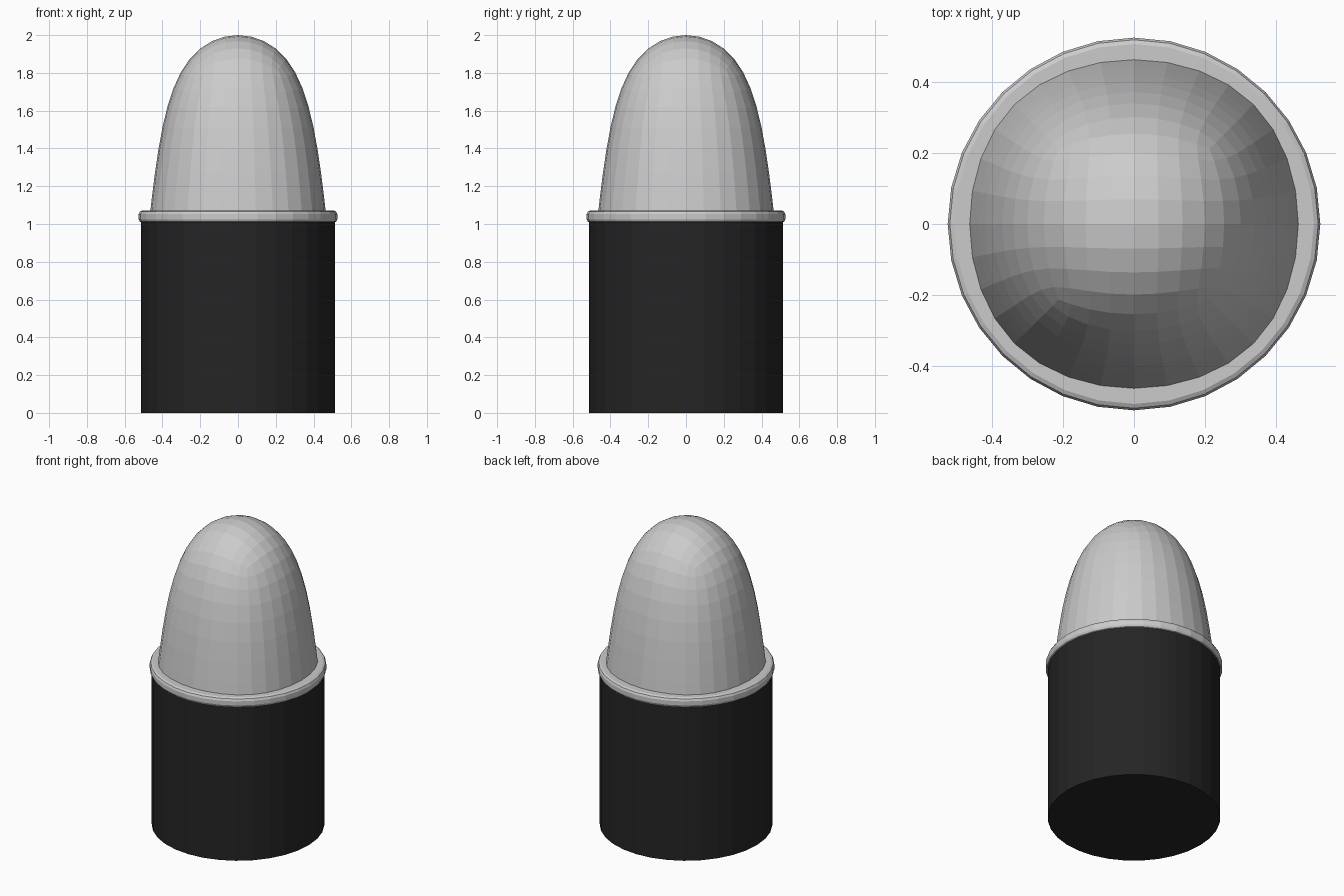
import bpy, bmesh, math

if "Cube" in bpy.data.objects:
    bpy.data.objects.remove(bpy.data.objects["Cube"])

SIDES = 32


def make_object(name, bm):
    bmesh.ops.recalc_face_normals(bm, faces=bm.faces)
    mesh = bpy.data.meshes.new(name)
    bm.to_mesh(mesh)
    bm.free()
    obj = bpy.data.objects.new(name, mesh)
    bpy.context.collection.objects.link(obj)
    return obj


# Black cylindrical base
bm = bmesh.new()
bmesh.ops.create_cone(bm, cap_ends=True, segments=SIDES,
                      radius1=0.514, radius2=0.514, depth=1.02)
bmesh.ops.translate(bm, verts=bm.verts, vec=(0, 0, 0.51))
base = make_object("base", bm)
black = bpy.data.materials.new("black")
black.diffuse_color = (0.018, 0.018, 0.018, 1)
black.use_nodes = True
black.node_tree.nodes["Principled BSDF"].inputs["Base Color"].default_value = black.diffuse_color
base.data.materials.append(black)

# Collar ring with rounded outer edges, lathed from a closed section
section = [(0.44, 1.008), (0.51, 1.008), (0.520, 1.013), (0.526, 1.025),
           (0.526, 1.052), (0.520, 1.065), (0.508, 1.071), (0.44, 1.071)]
bm = bmesh.new()
rings = []
for i in range(SIDES):
    a = 2 * math.pi * i / SIDES
    rings.append([bm.verts.new((r * math.cos(a), r * math.sin(a), z))
                  for r, z in section])
for i in range(SIDES):
    p, q = rings[i], rings[(i + 1) % SIDES]
    for j in range(len(section)):
        k = (j + 1) % len(section)
        bm.faces.new((p[j], q[j], q[k], p[k]))
make_object("collar", bm)

# Dome: tapered open-bottomed box, smoothed by subdivision
bottom, top, z0, z1 = 0.515, 0.381, 1.0, 2.087
bm = bmesh.new()
bmesh.ops.create_cube(bm, size=2)
for v in bm.verts:
    half = top if v.co.z > 0 else bottom
    v.co = (v.co.x * half, v.co.y * half, z1 if v.co.z > 0 else z0)
floor = [f for f in bm.faces if all(v.co.z < 1.5 for v in f.verts)]
bmesh.ops.delete(bm, geom=floor, context='FACES_ONLY')
dome = make_object("dome", bm)
sub = dome.modifiers.new("Subdivision", 'SUBSURF')
sub.levels = sub.render_levels = 3
